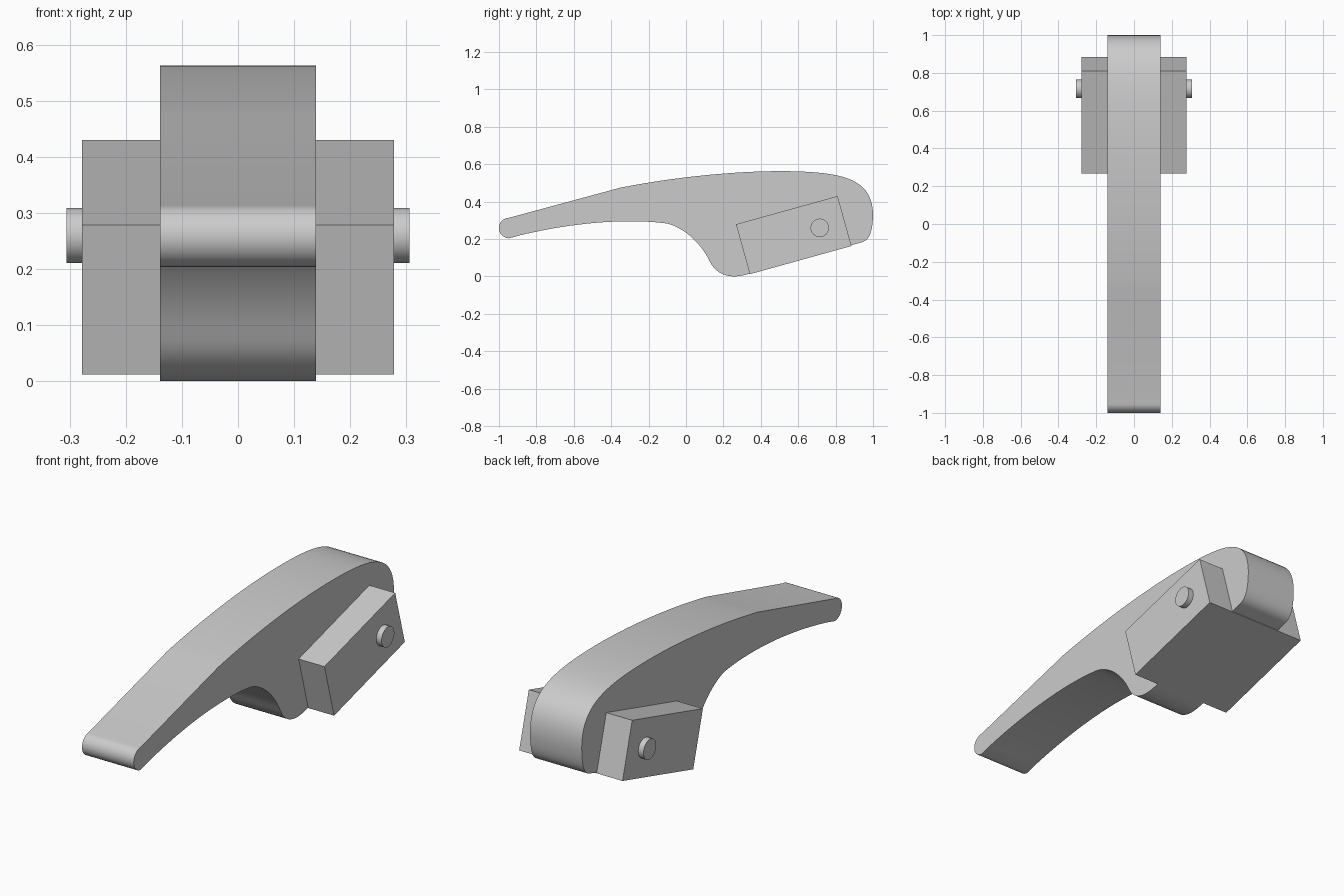
import bpy, bmesh, math
from mathutils import Vector
from mathutils.geometry import interpolate_bezier

cube = bpy.data.objects.get("Cube")
if cube:
    bpy.data.objects.remove(cube, do_unlink=True)

grey = bpy.data.materials.new("plain grey")
grey.use_nodes = True
colour = (0.6, 0.6, 0.6, 1)
grey.diffuse_color = colour
grey.node_tree.nodes["Principled BSDF"].inputs["Base Color"].default_value = colour


def finish(obj, name):
    obj.name = name
    obj.data.materials.append(grey)
    bpy.ops.object.select_all(action='DESELECT')
    obj.select_set(True)
    bpy.context.view_layer.objects.active = obj
    bpy.ops.object.shade_smooth_by_angle(angle=math.radians(30))


def curve(a, ha, hb, b, steps=14):
    pts = [Vector((p[0], p[1], 0)) for p in (a, ha, hb, b)]
    return [(p.x, p.y) for p in interpolate_bezier(*pts, steps)]


# Lever side profile as (y, z): rounded tip, arched back, blunt heel, cam nose
tip_y, tip_z, tip_r = -0.945, 0.259, 0.055
profile = [(tip_y + tip_r * math.cos(a), tip_z + tip_r * math.sin(a))
           for a in (math.radians(270 - 180 * i / 16) for i in range(17))]
profile += curve((-0.35, 0.475), (-0.07, 0.53), (0.25, 0.563), (0.5, 0.563))
profile += curve((0.5, 0.563), (0.85, 0.563), (0.997, 0.52), (1.0, 0.33), 20)[1:]
profile += curve((1.0, 0.33), (0.997, 0.22), (0.975, 0.19), (0.93, 0.18))[1:]
profile += curve((0.34, 0.015), (0.25, -0.015), (0.17, 0.0), (0.13, 0.075))
profile += curve((0.13, 0.075), (0.08, 0.18), (-0.01, 0.26), (-0.1, 0.283))[1:]
profile += curve((-0.1, 0.283), (-0.3, 0.31), (-0.6, 0.295), (-0.94, 0.207), 20)[1:-1]

# Lever: profile extruded across the width
half_width = 0.139
bm = bmesh.new()
side = bm.faces.new([bm.verts.new((-half_width, y, z)) for y, z in profile])
ext = bmesh.ops.extrude_face_region(bm, geom=[side])
bmesh.ops.translate(bm, vec=(2 * half_width, 0, 0),
                    verts=[v for v in ext["geom"] if isinstance(v, bmesh.types.BMVert)])
bmesh.ops.recalc_face_normals(bm, faces=bm.faces)
mesh = bpy.data.meshes.new("lever")
bm.to_mesh(mesh)
bm.free()
lever = bpy.data.objects.new("lever", mesh)
bpy.context.collection.objects.link(lever)
finish(lever, "lever")

# Tilted pivot block through the lever
bpy.ops.mesh.primitive_cube_add(size=1, location=(0, 0.576, 0.221),
                                rotation=(math.radians(15.5), 0, 0))
block = bpy.context.object
block.scale = (0.556, 0.564, 0.277)
finish(block, "pivot_block")

# Pivot pin through the block
bpy.ops.mesh.primitive_cylinder_add(vertices=48, radius=0.049, depth=0.612,
                                    location=(0, 0.715, 0.26),
                                    rotation=(0, math.pi / 2, 0))
finish(bpy.context.object, "pivot_pin")
